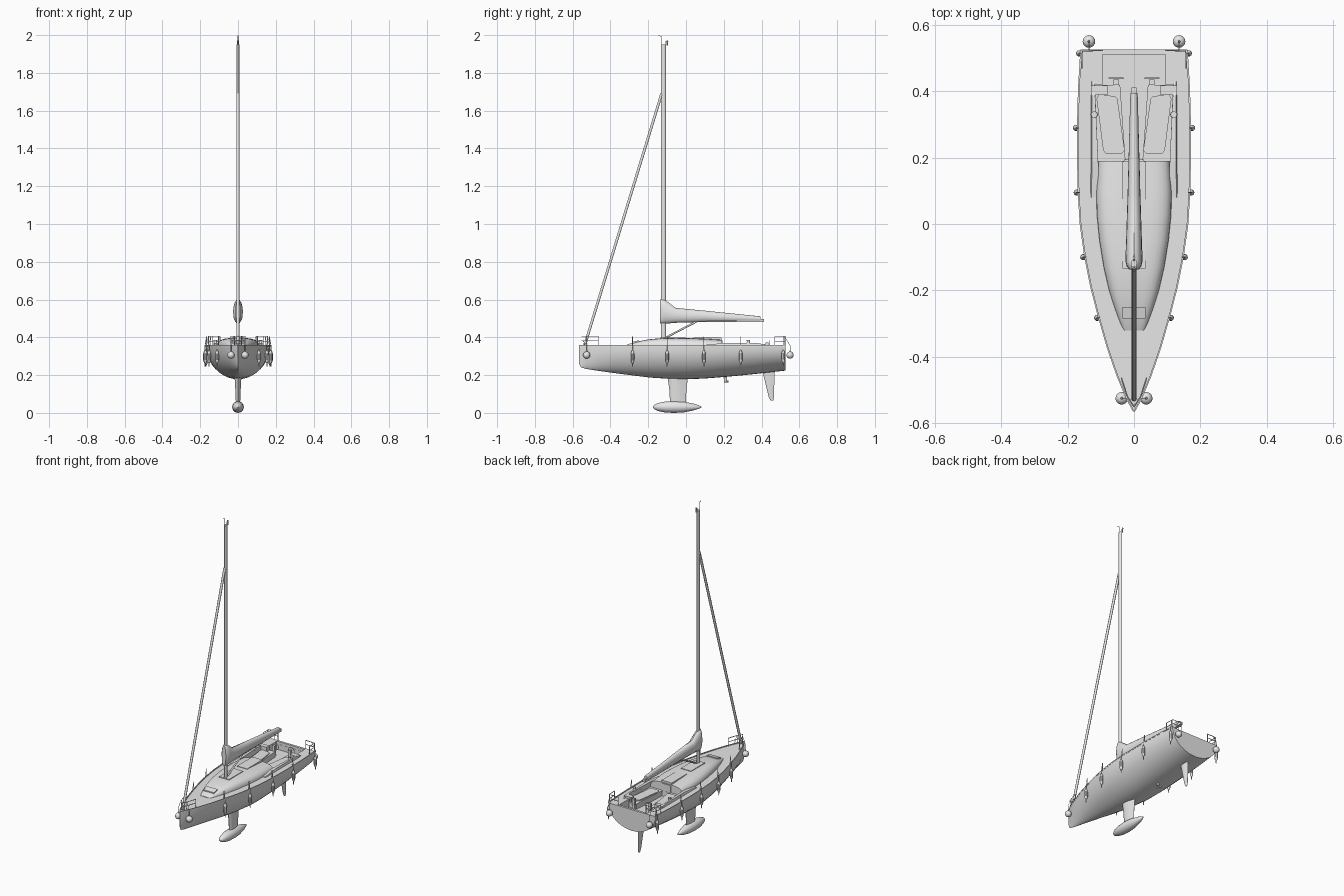
import bpy, bmesh, math
from mathutils import Vector

if "Cube" in bpy.data.objects:
    bpy.data.objects.remove(bpy.data.objects["Cube"])

grey = bpy.data.materials.new("plain grey")
grey.diffuse_color = (0.8, 0.8, 0.8, 1)
grey.use_nodes = True
grey.node_tree.nodes["Principled BSDF"].inputs["Base Color"].default_value = grey.diffuse_color
SHEER = 0.354


def finish(bm, name, smooth=True):
    bmesh.ops.recalc_face_normals(bm, faces=bm.faces)
    me = bpy.data.meshes.new(name)
    bm.to_mesh(me)
    bm.free()
    me.materials.append(grey)
    ob = bpy.data.objects.new(name, me)
    bpy.context.collection.objects.link(ob)
    if smooth:
        bpy.ops.object.select_all(action='DESELECT')
        ob.select_set(True)
        bpy.context.view_layer.objects.active = ob
        bpy.ops.object.shade_smooth_by_angle(angle=math.radians(35))
    return ob


def loft(name, rings, smooth=True):
    """Skin closed rings of points and cap both ends."""
    bm = bmesh.new()
    vs = [[bm.verts.new(p) for p in r] for r in rings]
    n = len(vs[0])
    for a, b in zip(vs, vs[1:]):
        for i in range(n):
            j = (i + 1) % n
            bm.faces.new((a[i], a[j], b[j], b[i]))
    bm.faces.new(vs[0])
    bm.faces.new(vs[-1][::-1])
    return finish(bm, name, smooth)


def prism(name, outline, z0, z1):
    return loft(name, [[(x, y, z) for x, y in outline] for z in (z0, z1)], False)


def box(name, x0, x1, y0, y1, z0, z1):
    return prism(name, [(x0, y0), (x1, y0), (x1, y1), (x0, y1)], z0, z1)


def tube(name, pts, r, sides=6):
    cu = bpy.data.curves.new(name, 'CURVE')
    cu.dimensions = '3D'
    cu.bevel_depth, cu.bevel_resolution = r, max(0, sides // 2 - 2)
    cu.use_fill_caps = True
    sp = cu.splines.new('POLY')
    sp.points.add(len(pts) - 1)
    for p, c in zip(sp.points, pts):
        p.co = (*c, 1)
    cu.materials.append(grey)
    ob = bpy.data.objects.new(name, cu)
    bpy.context.collection.objects.link(ob)
    return ob


def spin(name, x, y, prof, sides=12):
    """Vertical turned part from (radius, z) pairs."""
    return loft(name, [[(x + r * math.cos(k * math.tau / sides), y + r * math.sin(k * math.tau / sides), z)
                        for k in range(sides)] for r, z in prof])


def interp(table, y):
    for a, b in zip(table, table[1:]):
        if y <= b[0]:
            return a[1] + (b[1] - a[1]) * (y - a[0]) / (b[0] - a[0])
    return table[-1][1]


# Hull: (y, half beam, bottom height)
STATIONS = [(-.566, .002, .262), (-.557, .007, .242), (-.53, .022, .233), (-.46, .051, .222),
            (-.38, .079, .211), (-.28, .108, .198), (-.19, .131, .187), (-.1, .149, .181),
            (0, .163, .178), (.1, .169, .182), (.2, .171, .190), (.3, .171, .199),
            (.41, .168, .211), (.526, .161, .224)]
BEAM = [(y, w) for y, w, b in STATIONS]
rings = []
for y, w, b in STATIONS:
    p = 1 + .35 * max(0, -y / .566)
    rings.append([(w * math.copysign(abs(math.sin(a)) ** p, a), y, SHEER - (SHEER - b) * math.cos(a))
                  for a in [math.pi * (k / 20 - .5) for k in range(21)]])
hull = loft("hull", rings)

# Cockpit recesses cut into the hull
seat_well = [(-.108, .19), (.108, .19), (.118, .42), (.095, .42), (.095, .512),
             (-.095, .512), (-.095, .42), (-.118, .42)]
foot_well = [(-.026, .195), (.026, .195), (.042, .42), (.095, .42), (.095, .511),
             (-.095, .511), (-.095, .42), (-.042, .42)]
for nm, outline, z in (("seat_cutter", seat_well, .338), ("footwell_cutter", foot_well, .305)):
    c = prism(nm, outline, z, .45)
    c.hide_render = True
    c.hide_viewport = True
    c.display_type = 'WIRE'
    m = hull.modifiers.new(nm, 'BOOLEAN')
    m.object, m.operation, m.solver = c, 'DIFFERENCE', 'EXACT'

# Cabin trunk: (y, half width, top height)
rings = []
for y, w, t in [(-.322, .033, .357), (-.30, .042, .366), (-.25, .060, .379), (-.2, .076, .389),
                (-.13, .092, .396), (-.05, .105, .397), (.03, .113, .396), (.1, .114, .393), (.19, .108, .387)]:
    rings.append([(w * math.copysign(abs(math.cos(a)) ** .55, math.cos(a)), y,
                   .345 + (t - .345) * math.sin(a) ** .7) for a in [math.pi * k / 14 for k in range(15)]])
loft("cabin", rings)
box("companionway_door", -.03, .03, .188, .194, .31, .383)
box("sliding_hatch", -.034, .034, .04, .188, .385, .398)
box("mast_step", -.034, .034, -.135, 0, .39, .400)
loft("fore_hatch", [[(x, y, z + d) for x, y, z in ((-.035, -.285, .372), (.035, -.285, .372),
     (.035, -.25, .38), (-.035, -.25, .38))] for d in (-.006, .004)], False)

for s, side in ((-1, "left"), (1, "right")):
    # Toe rail along the deck edge
    loft(side + "_toe_rail", [[(s * (w - .004 if w > .005 else .0), y, SHEER - .002), (s * (w + .001), y, SHEER - .002),
         (s * (w + .001), y, SHEER + .005), (s * (w - .004 if w > .005 else .0), y, SHEER + .005)]
         for y, w in BEAM], False)
    # Cockpit coaming, seat cushion, winch and wheel
    loft(side + "_coaming", [[(s * a, y, .35), (s * b, y, .35), (s * (b - .004), y, z), (s * a, y, z)]
         for y, a, b, z in ((.08, .105, .132, .358), (.19, .108, .131, .369),
                            (.385, .117, .131, .369), (.43, .119, .130, .357))], False)
    prism(side + "_seat_cushion", [(s * x, y) for x, y in ((.028, .222), (.037, .212), (.085, .212),
          (.093, .222), (.113, .378), (.107, .39), (.058, .386), (.05, .378))], .336, .344)
    box(side + "_coaming_end", s * .08, s * .13, .39, .418, .33, .366)
    spin(side + "_winch", s * .12, .33, [(.011, .365), (.008, .375), (.010, .386)], 10)
    box(side + "_wheel_pedestal", s * .046, s * .062, .42, .436, .30, .372)
    ring = [(s * .054 + .022 * math.cos(k * math.tau / 16), .44, .36 + .022 * math.sin(k * math.tau / 16))
            for k in range(17)]
    tube(side + "_steering_wheel", ring, .0015)

    # Stanchions with hanging fenders
    for i, y in enumerate((-.283, -.1, .095, .29, .515)):
        w = interp(BEAM, y)
        tube(f"{side}_stanchion_{i}", [(s * (w - .004), y, .35), (s * (w - .004), y, .405)], .0018)
        x = s * (w + .004)
        tube(f"{side}_fender_rope_{i}", [(s * (w - .004), y, .403), (x, y, .358), (x, y, .325)], .0012)
        spin(f"{side}_fender_{i}", x, y, [(.002, .245), (.003, .262), (.008, .272), (.0095, .282),
             (.0095, .312), (.008, .322), (.003, .332), (.002, .336)], 10)
    # Round buoys at bow and stern
    for end, x, y, rx, ry in (("bow", .037, -.526, .022, -.526), ("stern", .136, .551, .136, .523)):
        R = .019
        prof = [(max(.001, R * math.sin(math.pi * k / 10)), .306 - R * math.cos(math.pi * k / 10)) for k in range(11)]
        spin(f"{side}_{end}_buoy", s * x, y, prof + [(.004, .326), (.003, .331)], 16)
        tube(f"{side}_{end}_buoy_rope", [(s * x, y, .328), (s * x, y, .356), (s * rx, ry, .403)], .0014)

    # Stern rail
    rail = [(.158, .47), (.156, .522), (.095, .524)]
    for z in (.38, .405):
        tube(f"{side}_stern_rail_{z}", [(s * x, y, z) for x, y in rail], .002)
    for x, y in rail:
        tube(side + "_stern_rail_post", [(s * x, y, .35), (s * x, y, .405)], .002)
    # Bow rail
    for z in (.382, .405):
        tube(f"{side}_bow_rail_{z}", [(s * .038, -.465, z), (s * .02, -.52, z), (0, -.552, z)], .002)
    for x, y in ((.038, -.465), (.018, -.525)):
        tube(side + "_bow_rail_post", [(s * x, y, .35), (s * x, y, .405)], .002)


# Fins: rings of foil sections (z, leading y, trailing y, half thickness)
def fin(name, rows):
    loft(name, [[(t * q, y0 + (y1 - y0) * u, z) for u, q in
         ((0, 0), (.08, .6), (.3, 1), (.65, .7), (1, .06), (1, -.06), (.65, -.7), (.3, -1), (.08, -.6))]
         for z, y0, y1, t in rows])


fin("keel_fin", [(.2, -.1, .012, .019), (.17, -.095, .008, .017), (.12, -.088, .002, .014), (.04, -.084, -.002, .011)])
fin("rudder", [(.23, .402, .468, .008), (.19, .412, .468, .007), (.085, .438, .466, .005), (.065, .448, .463, .003)])
# Ballast bulb
loft("keel_bulb", [[(r * math.cos(a), y, .031 + r * math.sin(a)) for a in [k * math.tau / 16 for k in range(16)]]
     for y, r in ((-.176, .002), (-.168, .011), (-.148, .021), (-.11, .029), (-.06, .031),
                  (-.01, .028), (.04, .018), (.07, .008), (.082, .002))])
# Engine leg and propeller
fin("drive_leg", [(.21, .197, .217, .004), (.163, .202, .216, .004)])
tube("propeller_hub", [(0, .2, .166), (0, .226, .166)], .005, 8)
for k in range(2):
    box("propeller_blade", -.014 + .015 * k, -.001 + .015 * k, .219, .222, .162, .170)

# Mast
loft("mast", [[(.009 * math.cos(a), -.119 + .0135 * math.sin(a), z) for a in [k * math.tau / 12 for k in range(12)]]
     for z in (.385, 1.95)])
tube("wind_vane", [(0, -.128, 1.94), (0, -.128, 1.992), (0, -.145, 1.998)], .0015)
tube("wind_vane_arm", [(0, -.11, 1.945), (0, -.11, 1.965), (0, -.092, 1.965)], .0015)
spin("masthead_lamp", 0, -.1, [(.004, 1.945), (.004, 1.972)], 8)
# Furled headsail on the forestay
tube("furled_headsail", [(0, -.528, .385), (0, -.129, 1.69)], .0075, 10)
tube("forestay_foot", [(0, -.54, .35), (0, -.528, .39)], .003)
spin("furler_drum", 0, -.534, [(.012, .362), (.012, .366), (.007, .368), (.007, .374), (.012, .376), (.012, .38)])
# Boom, sail bundle and strut
loft("sail_bundle", [[(w * math.cos(a), y, (b + t) / 2 + (t - b) / 2 * math.sin(a))
     for a in [k * math.tau / 16 for k in range(16)]]
     for y, b, t, w in ((-.138, .472, .60, .014), (-.128, .472, .604, .022), (-.112, .472, .60, .026),
                        (-.055, .477, .556, .024), (.1, .482, .541, .019), (.395, .486, .511, .011))])
box("boom", -.008, .008, -.11, .412, .480, .497)
tube("boom_strut", [(0, -.108, .398), (0, .06, .486)], .005, 8)
